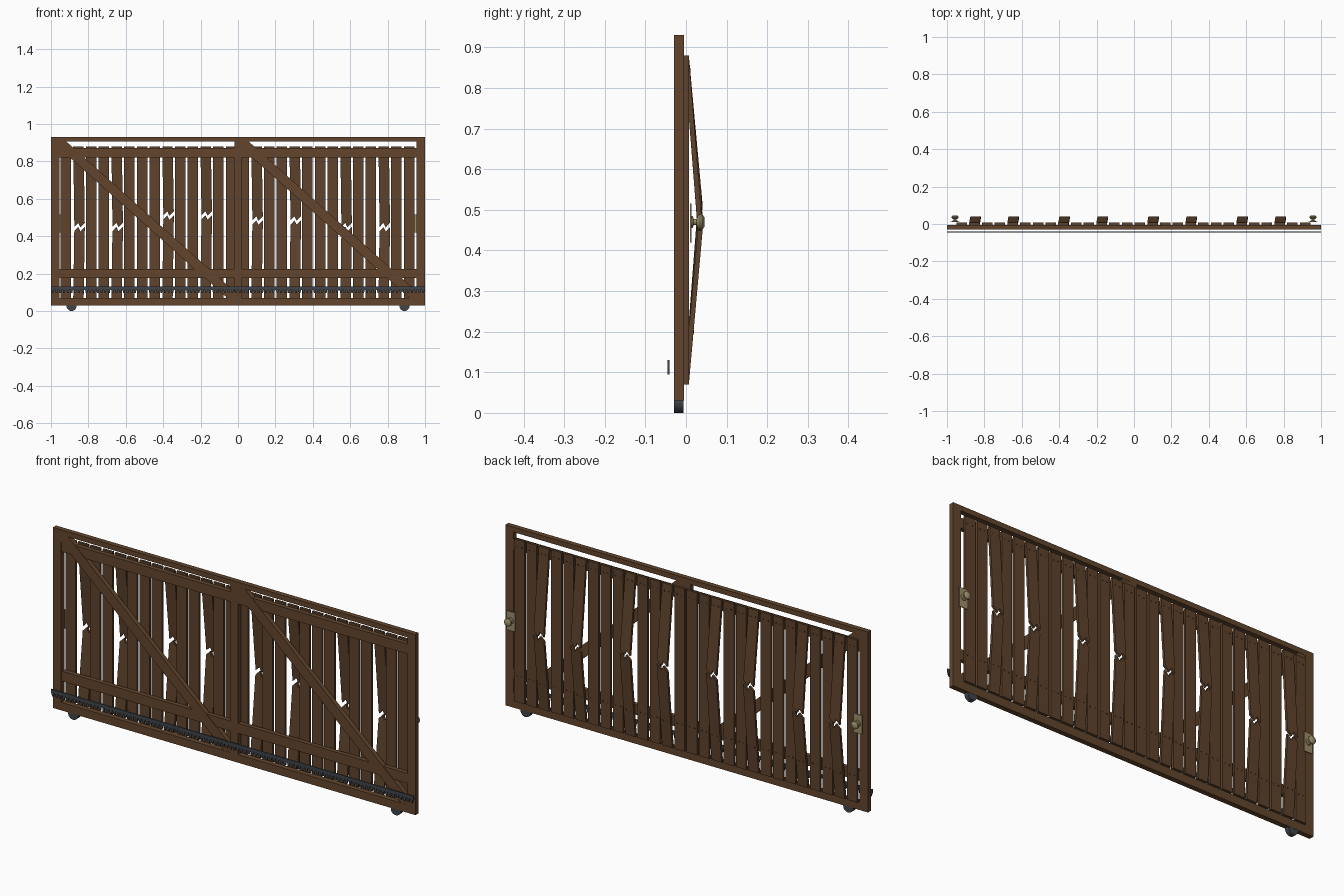
import bpy, bmesh, math

if "Cube" in bpy.data.objects:
    bpy.data.objects.remove(bpy.data.objects["Cube"])


def material(name, rgb):
    m = bpy.data.materials.new(name)
    m.diffuse_color = (*rgb, 1)
    m.use_nodes = True
    m.node_tree.nodes["Principled BSDF"].inputs["Base Color"].default_value = m.diffuse_color
    return m


WOOD = material("brown wood", (0.125, 0.060, 0.026))
PLANK = material("plank wood", (0.112, 0.055, 0.025))
IRON = material("dark iron", (0.050, 0.060, 0.070))
BRASS = material("aged brass", (0.33, 0.27, 0.14))
NAIL = material("nail head", (0.035, 0.025, 0.018))


def finish(bm, name, mat):
    bmesh.ops.recalc_face_normals(bm, faces=bm.faces)
    me = bpy.data.meshes.new(name)
    bm.to_mesh(me)
    bm.free()
    me.materials.append(mat)
    ob = bpy.data.objects.new(name, me)
    bpy.context.collection.objects.link(ob)
    return ob


def add_prism(bm, pts, y0, y1, bow=None):
    """Extrude an x-z outline from y0 to y1; bow(z) gives an (x, y) shift."""
    shift = bow or (lambda z: (0, 0))
    rings = []
    for y in (y0, y1):
        rings.append([bm.verts.new((x + shift(z)[0], y + shift(z)[1], z)) for x, z in pts])
    a, b = rings
    bm.faces.new(a)
    bm.faces.new(b[::-1])
    n = len(pts)
    for i in range(n):
        bm.faces.new((a[i], a[(i + 1) % n], b[(i + 1) % n], b[i]))


def prism(name, mat, pts, y0, y1, bow=None):
    bm = bmesh.new()
    add_prism(bm, pts, y0, y1, bow)
    return finish(bm, name, mat)


def rect(x0, x1, z0, z1):
    return [(x0, z0), (x1, z0), (x1, z1), (x0, z1)]


def lathe(name, mat, profile, x, z, steps):
    """Spin (radius, y) points around an axis along y."""
    bm = bmesh.new()
    rings = [[bm.verts.new((x + r * math.cos(t), y, z + r * math.sin(t)))
              for t in (2 * math.pi * k / steps for k in range(steps))] for r, y in profile]
    for a, b in zip(rings, rings[1:]):
        for k in range(steps):
            bm.faces.new((a[k], a[(k + 1) % steps], b[(k + 1) % steps], b[k]))
    bm.faces.new(rings[0])
    bm.faces.new(rings[-1])
    ob = finish(bm, name, mat)
    bpy.ops.object.select_all(action='DESELECT')
    ob.select_set(True)
    bpy.context.view_layer.objects.active = ob
    bpy.ops.object.shade_smooth_by_angle(angle=math.radians(40))
    return ob


# Outer frame
FY, BY = -0.03, -0.005
for side, name in ((-1, "left_post"), (1, "right_post")):
    prism(name, WOOD, rect(*sorted((side, side * 0.955)), 0.03, 0.93), FY, BY)
prism("top_rail", WOOD, rect(-0.955, 0.955, 0.905, 0.93), FY, BY)
prism("bottom_rail", WOOD, rect(-0.955, 0.955, 0.03, 0.07), FY, BY)
prism("centre_post", WOOD, rect(-0.02, 0.02, 0.07, 0.905), FY, BY)

# Cross rails and diagonal braces, one set per half
for x0, x1, half in ((-0.955, -0.02, "left"), (0.02, 0.955, "right")):
    prism(half + "_upper_rail", WOOD, rect(x0, x1, 0.82, 0.87), -0.027, BY)
    prism(half + "_lower_rail", WOOD, rect(x0, x1, 0.175, 0.225), -0.027, BY)
    prism(half + "_brace", WOOD,
          [(x0, 0.905), (x0 + 0.038, 0.905), (x1, 0.105), (x1, 0.07),
           (x1 - 0.038, 0.07), (x0, 0.87)], -0.029, BY - 0.001)

# Planks: whole ones, and snapped ones that bow out at the back
Z0, Z1, THICK, W = 0.07, 0.88, 0.012, 0.056
BROKEN = {1: 0.45, 4: 0.45, 8: 0.512, 11: 0.512, 15: 0.485, 18: 0.485, 22: 0.45, 25: 0.45}
ZIGZAG = [(0, -0.012), (0.38, 0.010), (0.58, -0.014), (1, 0.010)]
nails = bmesh.new()
for i in range(28):
    c = -0.921 + 0.068 * i
    l, r = c - W / 2, c + W / 2
    bow = None
    if i in BROKEN:
        zb = BROKEN[i]

        def bow(z, zb=zb):
            t = (z - Z0) / (zb - Z0) if z < zb else (Z1 - z) / (Z1 - zb)
            return 0.006 * t, 0.034 * t

        edge = [(l + f * W, zb + dz) for f, dz in ZIGZAG]
        lower = [(x, z - 0.011) for x, z in edge]
        upper = [(x, z + 0.011) for x, z in edge]
        prism(f"broken_plank_{i}_lower", PLANK, [(r, Z0), (l, Z0)] + lower, BY, BY + THICK, bow)
        prism(f"broken_plank_{i}_upper", PLANK, [(r, Z1), (l, Z1)] + upper, BY, BY + THICK, bow)
    else:
        prism(f"plank_{i}", PLANK, rect(l, r, Z0, Z1), BY, BY + THICK)
    # Nail heads over each cross rail
    for z in (0.2, 0.845):
        for dx in (-0.013, 0.013):
            sx, sy = bow(z) if bow else (0, 0)
            ring = [(c + dx + sx + 0.004 * math.cos(k * math.pi / 4),
                     z + 0.004 * math.sin(k * math.pi / 4)) for k in range(8)]
            add_prism(nails, ring, BY + THICK + sy - 0.002, BY + THICK + sy + 0.001)
finish(nails, "nail_heads", NAIL)

# Toothed drive rack along the front
rack = bmesh.new()
add_prism(rack, rect(-1, 1, 0.112, 0.13), -0.046, -0.041)
for k in range(100):
    x = -0.99 + 0.02 * k
    add_prism(rack, [(x - 0.007, 0.112), (x - 0.004, 0.095), (x + 0.004, 0.095), (x + 0.007, 0.112)],
              -0.046, -0.041)
finish(rack, "drive_rack", IRON)

# Wheels, lock plates and knobs at both ends
for side, name in ((-1, "left"), (1, "right")):
    lathe(name + "_wheel", IRON, [(0.027, FY + 0.001), (0.027, BY - 0.001)], 0.89 * side, 0.027, 24)
    x = 0.957 * side
    prism(name + "_lock_plate", BRASS, rect(x - 0.023, x + 0.023, 0.42, 0.515), 0.010, 0.0135)
    lathe(name + "_knob", BRASS,
          [(0.016, 0.012), (0.014, 0.017), (0.007, 0.019), (0.007, 0.026), (0.015, 0.029),
           (0.02, 0.034), (0.019, 0.040), (0.012, 0.045), (0.004, 0.046)], x, 0.47, 20)
